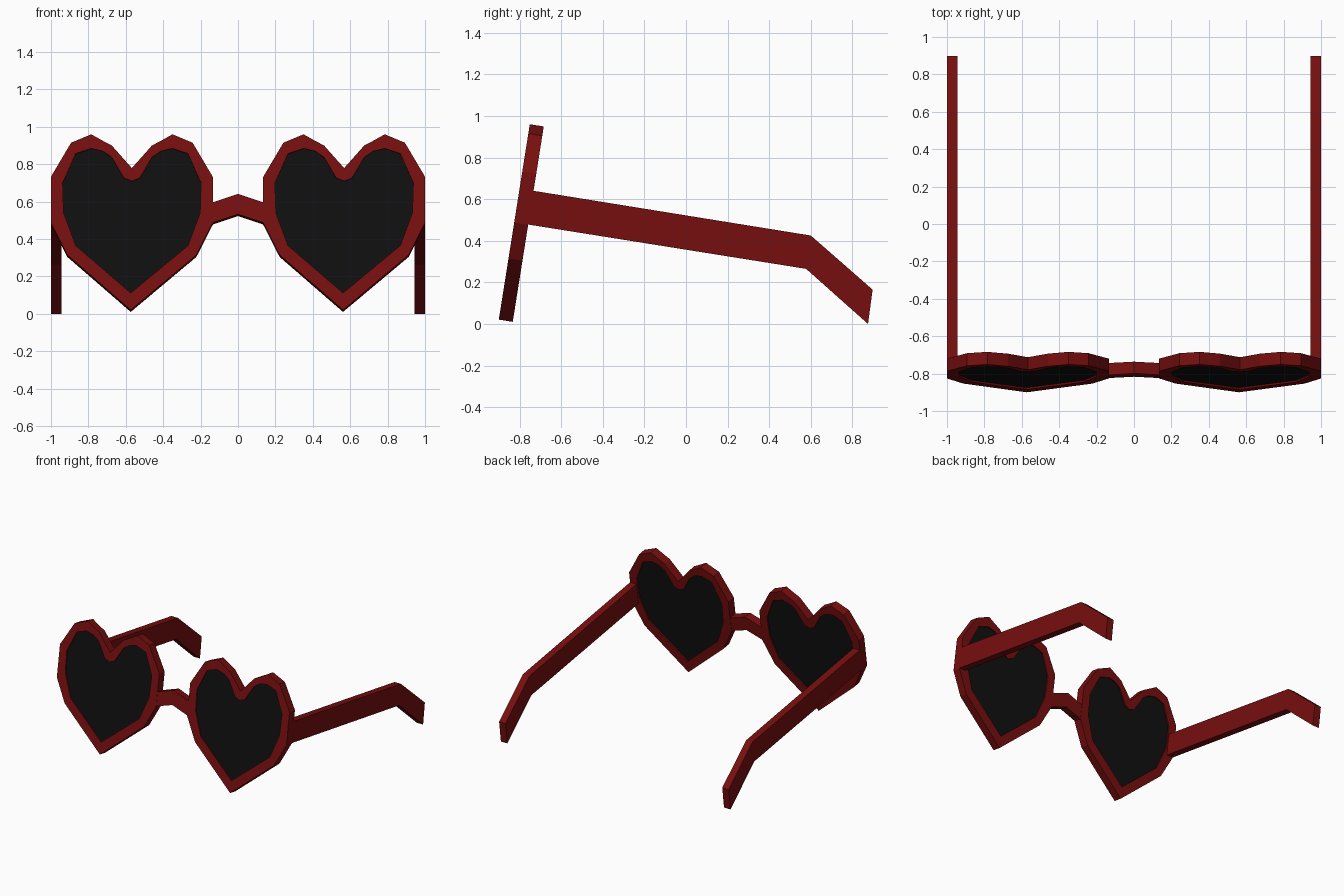
import bpy, bmesh

if "Cube" in bpy.data.objects:
    bpy.data.objects.remove(bpy.data.objects["Cube"])

def material(name, rgb):
    m = bpy.data.materials.new(name)
    m.diffuse_color = (*rgb, 1)
    m.use_nodes = True
    m.node_tree.nodes["Principled BSDF"].inputs["Base Color"].default_value = m.diffuse_color
    return m

RED = material("dark red plastic", (0.185, 0.0045, 0.0045))
BLACK = material("black lens", (0.005, 0.005, 0.005))
DEPTH = 0.068          # thickness of the front frame

def tilt(x, z, t):
    """Front-view point on the leaning front plane, pushed back by t."""
    return (x, -0.75 - 0.1587 * (0.965 - z) + 0.987 * t, z - 0.157 * t)

def make_object(name, mat, verts, faces):
    bm = bmesh.new()
    vs = [bm.verts.new(v) for v in verts]
    for f in faces:
        bm.faces.new([vs[i] for i in f])
    bmesh.ops.recalc_face_normals(bm, faces=bm.faces)
    me = bpy.data.meshes.new(name)
    bm.to_mesh(me)
    bm.free()
    me.materials.append(mat)
    ob = bpy.data.objects.new(name, me)
    bpy.context.collection.objects.link(ob)
    return ob

def prism(name, mat, a, b):
    """Closed solid between two matching outlines."""
    n = len(a)
    faces = [list(range(n)), list(range(n, 2 * n))]
    faces += [(i, (i + 1) % n, n + (i + 1) % n, n + i) for i in range(n)]
    return make_object(name, mat, a + b, faces)

def ring(name, mat, outer, inner):
    """Frame with a hole, between two matching outlines."""
    n = len(outer)
    loops = [[tilt(x, z, t) for x, z in o]
             for o, t in ((outer, 0), (outer, DEPTH), (inner, DEPTH), (inner, 0))]
    faces = []
    for k in range(4):
        a, b = k * n, (k + 1) % 4 * n
        faces += [(a + i, a + (i + 1) % n, b + (i + 1) % n, b + i) for i in range(n)]
    return make_object(name, mat, sum(loops, []), faces)

def heart(half, tip, cx):
    """Half outline from notch down the right side, mirrored, plus the tip."""
    pts = half + [tip] + [(-x, z) for x, z in reversed(half[1:])]
    return [(x + cx, z) for x, z in pts]

OUTER = [(0, .78), (.045, .83), (.107, .90), (.16, .928), (.217, .96),
         (.325, .915), (.4325, .733), (.4325, .487), (.345, .315)]
INNER = [(0, .71), (.042, .727), (.108, .838), (.155, .87), (.217, .885),
         (.30, .857), (.37, .70), (.365, .54), (.30, .365)]

for side, s in (("left", -1), ("right", 1)):
    cx = 0.5675 * s
    outer = heart(OUTER, (-.006, .021), cx)
    inner = heart(INNER, (-.006, .112), cx)
    # heart rim and dark lens
    ring(side + "_heart_rim", RED, outer, inner)
    prism(side + "_lens", BLACK,
          [tilt(x, z, 0.01) for x, z in inner],
          [tilt(x, z, DEPTH - 0.01) for x, z in inner])
    # temple arm with bent ear tip
    arm = [(-.733, .64), (.60, .425), (.897, .165), (.875, .0),
           (.577, .265), (-.759, .478)]
    prism(side + "_temple", RED,
          [(s * .944, y, z) for y, z in arm],
          [(s * 1.0, y, z) for y, z in arm])

# arched nose bridge, two halves sharing the centre line
bridge = [(-.14, .595), (0, .642), (.14, .595), (.14, .487), (0, .533), (-.14, .487)]
prism("nose_bridge", RED,
      [tilt(x, z, 0.002) for x, z in bridge],
      [tilt(x, z, DEPTH - 0.002) for x, z in bridge])
